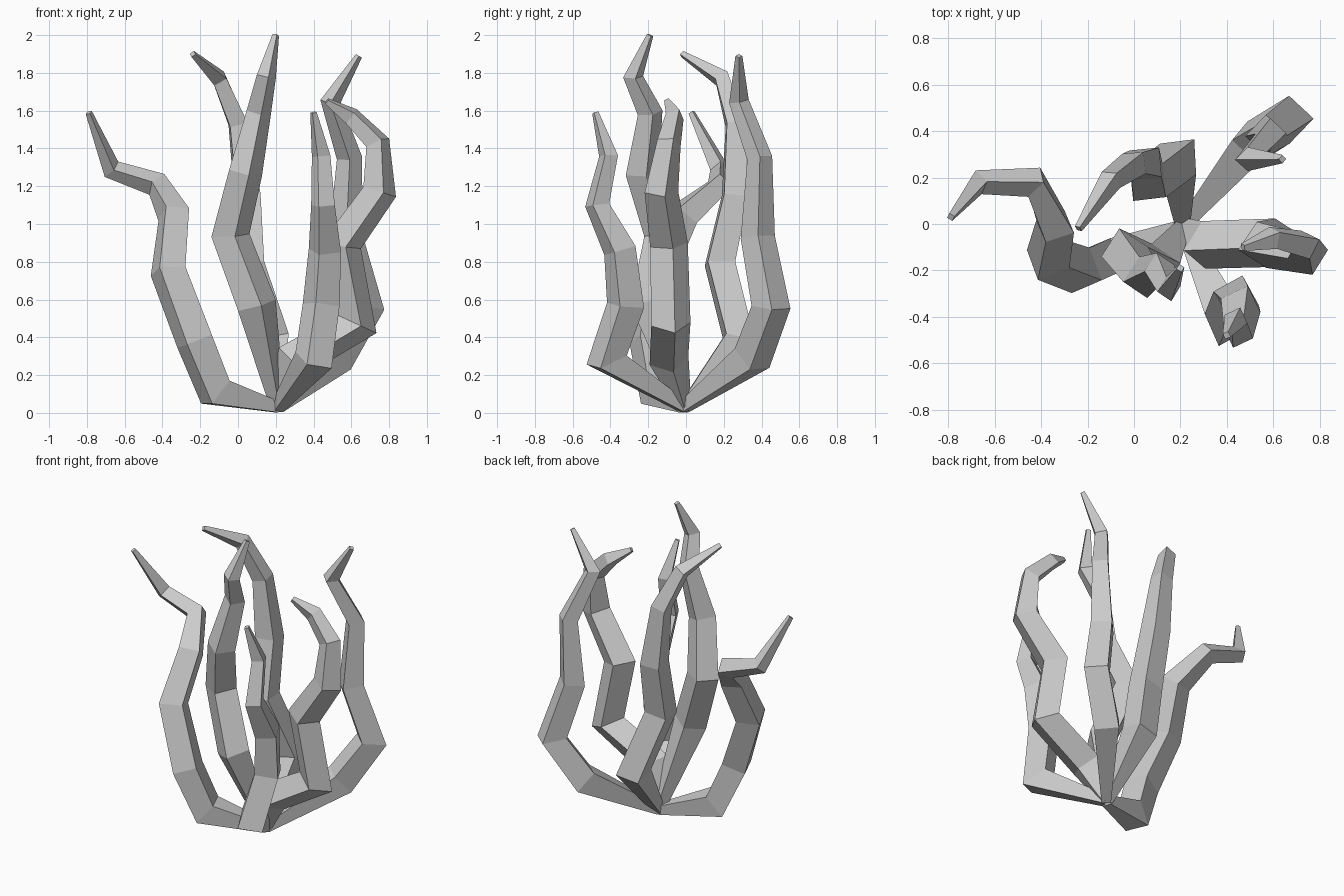
import bpy
import bmesh
from mathutils import Vector

if "Cube" in bpy.data.objects:
    bpy.data.objects.remove(bpy.data.objects["Cube"])

ROOT = (0.21, -0.01, 0.03)

# Centre line joints of each tentacle, from just above the shared root to the tip
TENTACLES = {
    "left_tentacle": [(-0.12, -0.15, 0.11), (-0.23, -0.2, 0.38), (-0.37, -0.15, 0.75),
                      (-0.34, -0.01, 1.05), (-0.43, 0.18, 1.21), (-0.67, 0.18, 1.29),
                      (-0.79, 0.03, 1.59)],
    "back_tentacle": [(0.19, 0.28, 0.39), (0.06, 0.18, 0.79), (0.05, 0.26, 1.15),
                      (0.0, 0.26, 1.53), (-0.1, 0.19, 1.77), (-0.24, -0.02, 1.9)],
    "tall_tentacle": [(0.1, -0.19, 0.57), (-0.04, -0.12, 0.94), (0.04, -0.23, 1.27),
                      (0.11, -0.19, 1.59), (0.15, -0.28, 1.78), (0.2, -0.19, 2.0)],
    "front_tentacle": [(0.4, -0.42, 0.28), (0.44, -0.32, 0.57), (0.46, -0.35, 0.86),
                       (0.45, -0.47, 1.1), (0.44, -0.41, 1.36), (0.4, -0.48, 1.59)],
    "back_right_tentacle": [(0.51, 0.35, 0.29), (0.67, 0.45, 0.56), (0.57, 0.38, 0.93),
                            (0.59, 0.39, 1.35), (0.49, 0.28, 1.65), (0.64, 0.28, 1.89)],
    "right_tentacle": [(0.3, -0.09, 0.28), (0.63, -0.08, 0.47), (0.55, -0.09, 0.89),
                       (0.75, -0.13, 1.17), (0.74, -0.09, 1.43), (0.6, -0.06, 1.57),
                       (0.47, -0.1, 1.65)],
}

# Half width of the square section, counted in joints back from the tip
TAPER = [0.013, 0.037, 0.047, 0.064, 0.072, 0.075, 0.075]


def make_tentacle(name, path):
    pts = [Vector(ROOT)] + [Vector(p) for p in path]
    sizes = [0.028] + TAPER[:len(path)][::-1]
    bm = bmesh.new()
    last_ring, previous = None, None
    for i, p in enumerate(pts):
        d_in = (p - pts[i - 1]).normalized() if i else (pts[1] - p).normalized()
        d_out = (pts[i + 1] - p).normalized() if i < len(pts) - 1 else d_in
        tangent = (d_in + d_out).normalized()
        if previous is None:
            side = tangent.cross(Vector((0, 0, 1))).normalized()
        else:
            side = (previous - tangent * previous.dot(tangent)).normalized()
        previous = side
        up = side.cross(tangent)
        # Widen the square section slightly in the direction of the bend
        stretch = 0.4 * (1 / max(0.7, tangent.dot(d_in)) - 1)
        bend = d_out - d_in
        if bend.length > 1e-4:
            bend.normalize()
        ring = []
        for a, b in ((-1, -1), (1, -1), (1, 1), (-1, 1)):
            off = (side * a + up * b) * sizes[i]
            off += bend * off.dot(bend) * stretch
            ring.append(bm.verts.new(p + off))
        if last_ring:
            for k in range(4):
                n = (k + 1) % 4
                bm.faces.new((last_ring[k], last_ring[n], ring[n], ring[k]))
        else:
            bm.faces.new(ring[::-1])
        last_ring = ring
    bm.faces.new(last_ring)
    bmesh.ops.recalc_face_normals(bm, faces=bm.faces)
    for v in bm.verts:
        v.co.z = max(0.0, v.co.z)
    mesh = bpy.data.meshes.new(name)
    bm.to_mesh(mesh)
    bm.free()
    bpy.context.collection.objects.link(bpy.data.objects.new(name, mesh))


for name, path in TENTACLES.items():
    make_tentacle(name, path)
